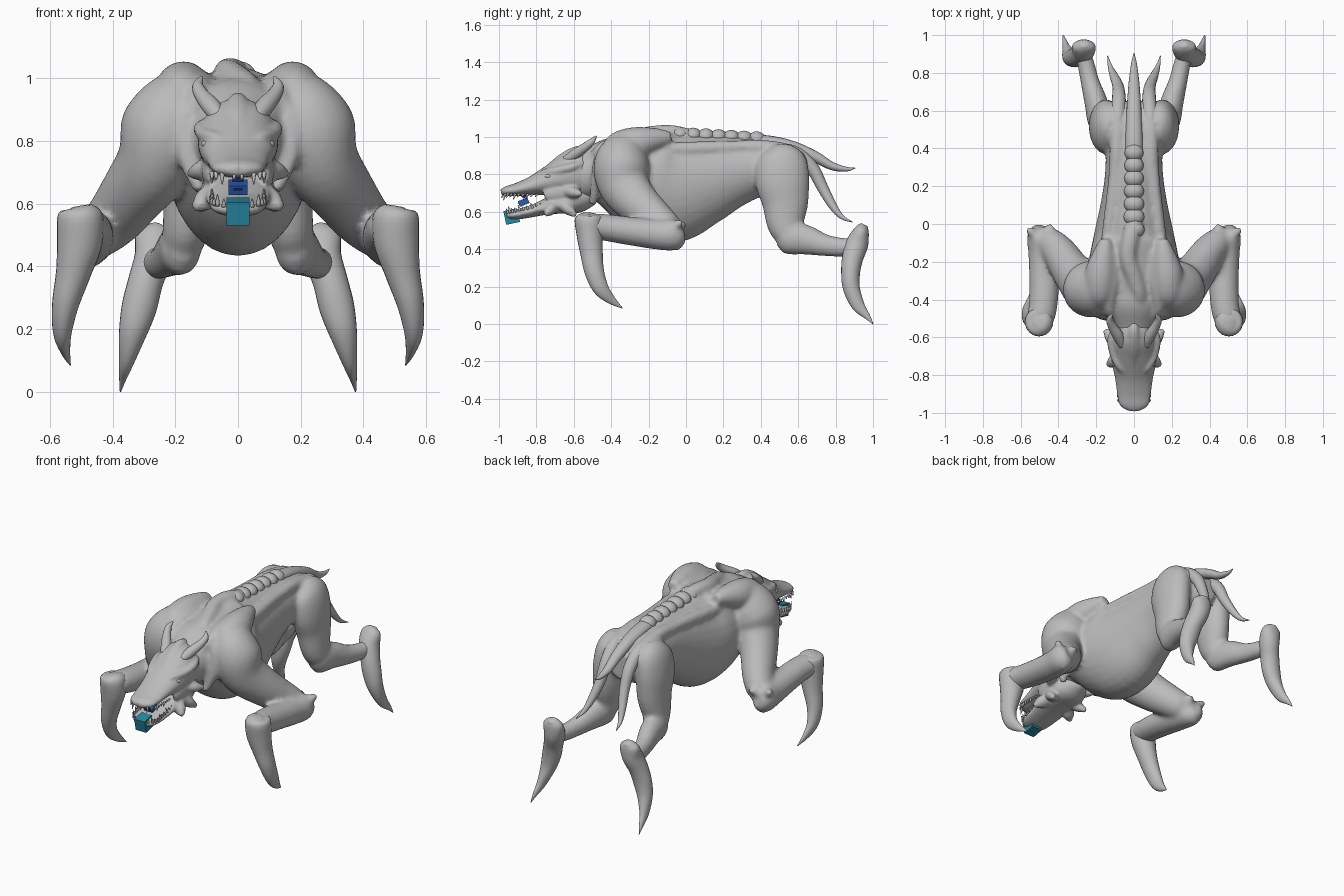
import bpy, bmesh, math
from mathutils import Vector, Matrix


def material(name, rgb):
    m = bpy.data.materials.new(name)
    m.diffuse_color = (*rgb, 1)
    return m


HIDE = material("grey hide", (0.5, 0.5, 0.5))
TEAL = material("teal", (0.02, 0.25, 0.36))
BLUE = material("blue", (0.025, 0.10, 0.42))
NAVY = material("navy", (0.012, 0.03, 0.16))


def tube(bm, pts, sides=20, steps=5, mirror=False):
    """Smooth closed loft; each point is x, y, z, half width, half depth."""
    P = [Vector(p) for p in pts]
    path = []
    for i in range(len(P) - 1):
        a, b, c, d = P[max(i - 1, 0)], P[i], P[i + 1], P[min(i + 2, len(P) - 1)]
        for s in range(steps):
            t = s / steps
            path.append(0.5 * (2 * b + (c - a) * t + (2 * a - 5 * b + 4 * c - d) * t * t
                               + (3 * b - a - 3 * c + d) * t ** 3))
    path.append(P[-1])
    for sx in ((1, -1) if mirror else (1,)):
        rings = []
        for i, p in enumerate(path):
            tan = (path[min(i + 1, len(path) - 1)] - path[max(i - 1, 0)]).to_3d().normalized()
            ref = Vector((1, 0, 0)) if abs(tan.x) < 0.97 else Vector((0, 1, 0))
            u = (ref - tan * ref.dot(tan)).normalized()
            v = tan.cross(u)
            ring = []
            for k in range(sides):
                w = 2 * math.pi * k / sides
                co = (p.to_3d() + u * math.cos(w) * max(p[3], 0.0015)
                      + v * math.sin(w) * max(p[4], 0.0015))
                ring.append(bm.verts.new((co.x * sx, co.y, co.z)))
            rings.append(ring)
        for r, q in zip(rings, rings[1:]):
            for k in range(sides):
                j = (k + 1) % sides
                bm.faces.new((r[k], r[j], q[j], q[k]))
        bm.faces.new(rings[0])
        bm.faces.new(rings[-1])


def ball(bm, loc, size):
    bmesh.ops.create_uvsphere(bm, u_segments=20, v_segments=12, radius=1,
                              matrix=Matrix.Translation(loc) @ Matrix.Diagonal((*size, 1)))


def finish(name, bm, mat=HIDE, voxel=0, soft=4, smooth=True):
    bmesh.ops.recalc_face_normals(bm, faces=bm.faces)
    me = bpy.data.meshes.new(name)
    bm.to_mesh(me)
    bm.free()
    me.materials.append(mat)
    ob = bpy.data.objects.new(name, me)
    bpy.context.collection.objects.link(ob)
    for f in me.polygons:
        f.use_smooth = smooth
    if voxel:  # fuse overlapping muscles into one skin
        r = ob.modifiers.new("fuse", 'REMESH')
        r.mode = 'VOXEL'
        r.voxel_size = voxel
        r.use_smooth_shade = True
        s = ob.modifiers.new("soften", 'SMOOTH')
        s.factor = 0.5
        s.iterations = soft
    return ob


# Body: torso, neck, shoulders, forelegs and hind legs fused together
bm = bmesh.new()
tube(bm, [(0, -.52, .84, .06, .07), (0, -.47, .83, .16, .15), (0, -.35, .80, .21, .22),
          (0, -.20, .755, .235, .285), (0, -.07, .735, .215, .30), (0, .1, .775, .178, .245),
          (0, .25, .815, .155, .195), (0, .4, .835, .148, .155), (0, .55, .82, .14, .14),
          (0, .65, .82, .08, .08)], 32)
tube(bm, [(0, -.3, .83, .17, .17), (0, -.4, .82, .18, .175), (0, -.5, .80, .145, .145),
          (0, -.62, .77, .10, .11)], 28)
# shoulder blade, shoulder and upper arm
tube(bm, [(.15, -.08, 1.0, .03, .03), (.16, -.16, .99, .06, .06), (.175, -.26, .97, .085, .085),
          (.18, -.36, .95, .08, .08), (.18, -.42, .92, .05, .05)], 20, mirror=True)
tube(bm, [(.17, -.29, .98, .08, .08), (.195, -.325, .91, .13, .135), (.225, -.345, .83, .152, .15),
          (.265, -.325, .73, .125, .135), (.33, -.25, .64, .105, .115), (.39, -.16, .56, .092, .098),
          (.45, -.09, .50, .075, .08), (.47, -.05, .47, .04, .04)], 28, mirror=True)
# forearm
tube(bm, [(.48, -.02, .49, .04, .05), (.49, -.06, .48, .075, .085), (.48, -.15, .48, .08, .082),
          (.475, -.28, .495, .08, .077), (.48, -.42, .515, .076, .072), (.495, -.5, .525, .072, .065),
          (.51, -.55, .53, .05, .04)], mirror=True)
# elbow spurs
for tip in ((.56, -.025, .55), (.44, -.005, .54), (.50, -.035, .40)):
    tube(bm, [(.49, -.11, .48, .04, .04), (*[(a + b) / 2 for a, b in zip(tip, (.49, -.1, .48))], .035, .035),
              (*tip, .016, .016)], 12, mirror=True)
# thigh
tube(bm, [(.10, .5, .94, .05, .06), (.13, .51, .88, .085, .13), (.148, .515, .77, .09, .145),
          (.152, .53, .65, .085, .125), (.165, .53, .54, .075, .1), (.175, .545, .47, .065, .075),
          (.185, .56, .41, .035, .04)], 28, mirror=True)
# shin
tube(bm, [(.175, .49, .47, .04, .05), (.18, .54, .465, .065, .09), (.2, .64, .45, .062, .08),
          (.232, .75, .42, .05, .058), (.255, .85, .41, .045, .05), (.27, .91, .42, .04, .045)],
     mirror=True)
# twisting ridge in front of the vertebrae
tube(bm, [(.01, .02, 1.01, .04, .035), (-.02, -.08, 1.025, .045, .04), (-.03, -.18, 1.02, .045, .04),
          (.0, -.28, 1.0, .045, .04), (.03, -.38, .97, .04, .04), (.03, -.45, .92, .03, .03)])
# raised sinew along each flank, leading into the side tendrils
tube(bm, [(.16, -.22, .93, .03, .03), (.13, .0, .935, .035, .04), (.1, .25, .945, .036, .036),
          (.09, .42, .945, .04, .04), (.085, .57, .915, .04, .04), (.08, .64, .86, .036, .036)],
     16, mirror=True)
# sinews from the neck to the shoulder blades
tube(bm, [(.10, -.50, .90, .02, .02), (.13, -.44, .95, .03, .03), (.12, -.32, .99, .035, .03),
          (.11, -.15, .99, .03, .03)], 14, mirror=True)
tube(bm, [(.12, -.50, .64, .02, .02), (.16, -.48, .75, .035, .03), (.17, -.47, .85, .035, .03),
          (.13, -.46, .95, .02, .02)], 14, mirror=True)
finish("body_and_legs", bm, voxel=.012, soft=6)

# Front claws
bm = bmesh.new()
tube(bm, [(.505, -.52, .592, .025, .025), (.503, -.52, .57, .07, .073), (.505, -.515, .48, .073, .07),
          (.525, -.505, .38, .056, .06), (.55, -.49, .28, .043, .052), (.56, -.455, .19, .03, .042),
          (.55, -.4, .13, .015, .024), (.535, -.34, .085, .002, .002)], 24, mirror=True)
finish("front_claws", bm)

# Hind claws with hock
bm = bmesh.new()
tube(bm, [(.265, .955, .53, .02, .02), (.265, .94, .50, .06, .04), (.27, .915, .43, .06, .06),
          (.295, .89, .35, .056, .056), (.315, .88, .27, .056, .05), (.335, .885, .19, .045, .045),
          (.355, .92, .1, .025, .035), (.368, .97, .04, .011, .016), (.375, 1.0, 0, .002, .002)],
     24, mirror=True)
finish("hind_claws", bm)

# Trailing tendrils: one in the middle, one on each side
bm = bmesh.new()
tube(bm, [(0, .2, .98, .03, .03), (0, .4, .98, .045, .032), (0, .55, .95, .042, .035),
          (0, .68, .90, .034, .03), (0, .78, .845, .025, .022), (0, .86, .828, .013, .012),
          (0, .905, .835, .002, .002)], 16)
finish("middle_tendril", bm)
bm = bmesh.new()
tube(bm, [(.09, .45, .935, .03, .03), (.085, .57, .917, .04, .04), (.08, .67, .84, .036, .036),
          (.085, .73, .73, .03, .03), (.105, .78, .64, .023, .023), (.125, .83, .575, .013, .013),
          (.14, .89, .545, .002, .002)], 16, mirror=True)
finish("side_tendrils", bm)

# Vertebrae
bm = bmesh.new()
for i in range(7):
    ball(bm, (0, -.03 + i * .068, 1.012 - i * .004), (.056 - i * .001, .047, .042))
finish("vertebrae", bm)

# Head: skull, lower jaw, brows and cheek flares fused together
bm = bmesh.new()
tube(bm, [(0, -.47, .82, .07, .08), (0, -.53, .81, .115, .125), (0, -.6, .80, .128, .13),
          (0, -.68, .78, .125, .1), (0, -.75, .76, .115, .075), (0, -.82, .74, .1, .052),
          (0, -.9, .72, .09, .036), (0, -.96, .71, .075, .027), (0, -.99, .705, .03, .015)], 28)
tube(bm, [(0, -.5, .70, .06, .06), (0, -.58, .67, .105, .075), (0, -.66, .65, .115, .06),
          (0, -.74, .63, .108, .045), (0, -.82, .605, .097, .033), (0, -.9, .587, .085, .028),
          (0, -.945, .583, .065, .022), (0, -.968, .587, .02, .012)], 24)
# mouth corner
tube(bm, [(.09, -.60, .72, .03, .05), (.09, -.70, .70, .025, .045), (.09, -.76, .69, .012, .02)],
     14, mirror=True)
# brows and crest
tube(bm, [(.035, -.80, .785, .012, .012), (.075, -.755, .81, .02, .02), (.105, -.69, .82, .024, .022),
          (.12, -.61, .84, .022, .022), (.1, -.55, .86, .014, .014)], 14, mirror=True)
tube(bm, [(0, -.84, .77, .012, .012), (0, -.74, .83, .025, .02), (0, -.65, .895, .035, .025),
          (0, -.57, .925, .03, .03), (0, -.52, .92, .02, .02)], 14)
# cheek spikes and jaw flares
for base, tip in (((.09, -.63, .71), (.155, -.56, .695)), ((.08, -.66, .64), (.125, -.59, .58)),
                  ((.08, -.71, .63), (.14, -.75, .585))):
    tube(bm, [(*base, .04, .035), (*[(a + b) / 2 for a, b in zip(base, tip)], .036, .03),
              (*tip, .012, .012)], 12, mirror=True)
finish("head", bm, voxel=.008)

# Horns
bm = bmesh.new()
tube(bm, [(.06, -.64, .875, .025, .025), (.085, -.59, .91, .03, .028), (.115, -.54, .945, .024, .024),
          (.128, -.505, .975, .018, .018), (.115, -.48, 1.005, .004, .004)], 14, mirror=True)
finish("horns", bm)

# Eyes
bm = bmesh.new()
for s in (1, -1):
    ball(bm, (s * .103, -.735, .79), (.014, .02, .012))
finish("eyes", bm)

# Teeth along the rims of both jaws
bm = bmesh.new()
for z0, slope, way, front, x0 in ((.70, -.02, -1, -.975, .012), (.59, .22, 1, -.95, .045)):
    for i in range(10):
        t = i / 9
        y = front + .18 * t ** 1.3
        x = x0 + (.083 - x0) * min(1, t * 3.2) ** .6
        z = z0 + slope * (y - front)
        h = (.04 if i % 3 == 1 else .026) * (1 - .35 * t)
        tube(bm, [(x, y, z, .008, .008), (x, y - .006, z + way * h * .6, .005, .005),
                  (x, y - .012, z + way * h, .001, .001)], 6, 2, mirror=True)
finish("teeth", bm)


# Blocks held in the mouth
def block(name, loc, size, tilt, mat):
    b = bmesh.new()
    bmesh.ops.create_cube(b, size=1, matrix=Matrix.Translation(loc)
                          @ Matrix.Rotation(math.radians(tilt), 4, 'X') @ Matrix.Diagonal((*size, 1)))
    finish(name, b, mat, smooth=False)


block("teal_block", (0, -.932, .575), (.072, .075, .075), 12, TEAL)
block("blue_block", (0, -.868, .652), (.06, .055, .032), 22, BLUE)
block("blue_block_band", (0, -.894, .645), (.03, .006, .007), 22, NAVY)
block("navy_cap", (0, -.86, .683), (.035, .03, .014), 22, NAVY)
